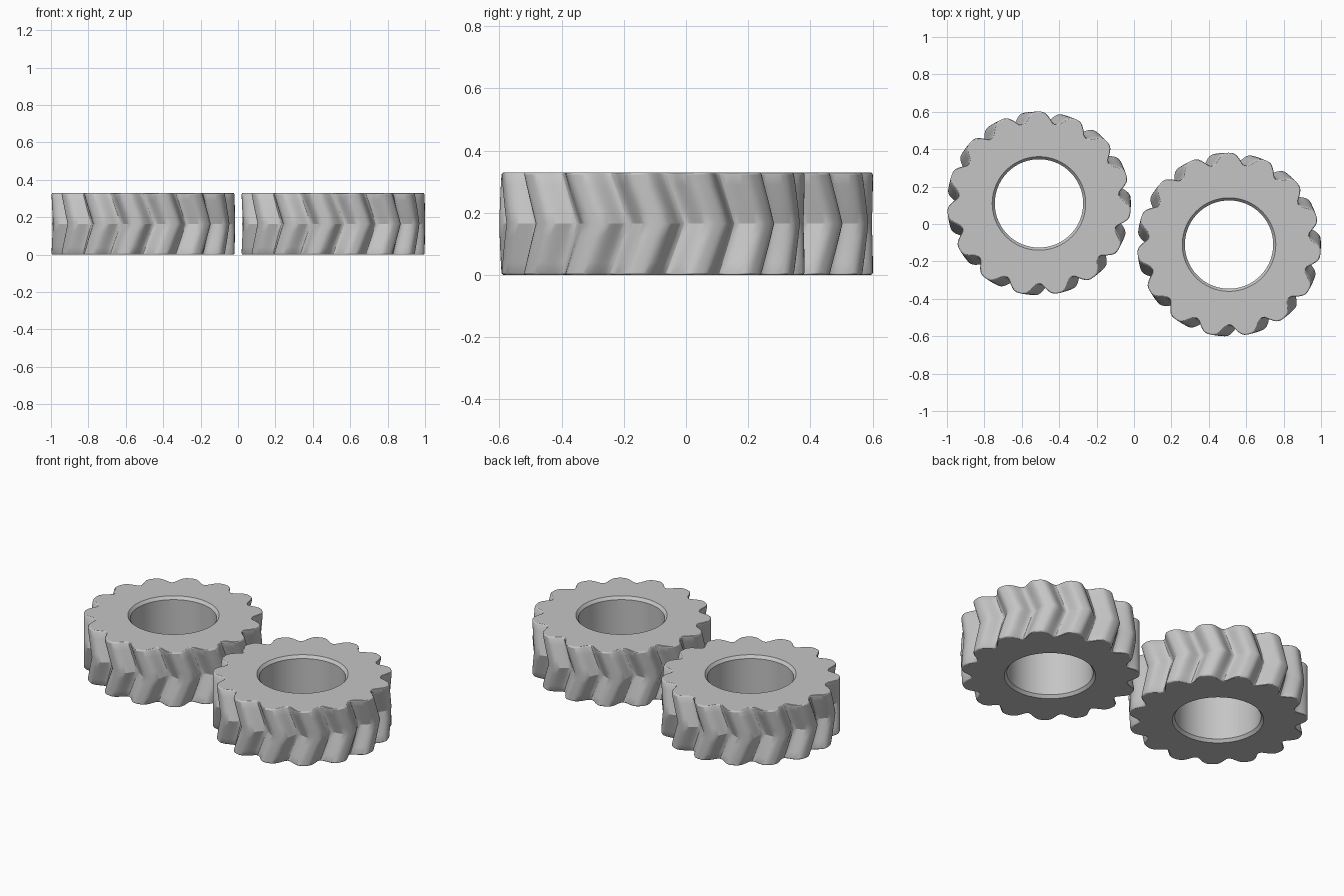
import bpy, bmesh, math

if "Cube" in bpy.data.objects:
    bpy.data.objects.remove(bpy.data.objects["Cube"])

TEETH, STEPS = 15, 20
TIP, ROOT, BORE, CHAMFER = 0.491, 0.431, 0.236, 0.014
HEIGHT, TWIST = 0.33, math.radians(8)
COUNT = TEETH * STEPS

steel = bpy.data.materials.new("steel grey")
steel.diffuse_color = (0.56, 0.56, 0.56, 1)
steel.use_nodes = True
steel.node_tree.nodes["Principled BSDF"].inputs["Base Color"].default_value = steel.diffuse_color


def tooth_ring(bm, z, inset, phase):
    """Wavy outline with broad rounded teeth, turned most at mid height."""
    turn = phase + TWIST * (1 - abs(2 * z / HEIGHT - 1))
    ring = []
    for i in range(COUNT):
        a = math.tau * i / COUNT
        dip = (1 - math.cos(TEETH * a)) / 2
        r = TIP - (TIP - ROOT) * dip ** 1.7 - inset
        ring.append(bm.verts.new((r * math.cos(a + turn), r * math.sin(a + turn), z)))
    return ring


def round_ring(bm, z, r, phase):
    return [bm.verts.new((r * math.cos(math.tau * i / COUNT + phase),
                          r * math.sin(math.tau * i / COUNT + phase), z))
            for i in range(COUNT)]


def make_gear(name, x, y, phase):
    bm = bmesh.new()
    # herringbone rim with softened top and bottom edges
    rim = [(0, 0.007), (0.002, 0.003), (0.007, 0)]
    rows = rim + [(HEIGHT * k / 8, 0) for k in range(1, 8)]
    rows += [(HEIGHT - z, inset) for z, inset in reversed(rim)]
    rings = [tooth_ring(bm, z, inset, phase) for z, inset in rows]
    # chamfered bore, from the top down
    for z, r in [(HEIGHT, BORE + CHAMFER), (HEIGHT - 0.017, BORE),
                 (0.017, BORE), (0, BORE + CHAMFER)]:
        rings.append(round_ring(bm, z, r, phase))
    # skin the closed loop of rings
    for low, high in zip(rings, rings[1:] + rings[:1]):
        for i in range(COUNT):
            j = (i + 1) % COUNT
            bm.faces.new((low[i], low[j], high[j], high[i]))
    bmesh.ops.recalc_face_normals(bm, faces=bm.faces)
    mesh = bpy.data.meshes.new(name)
    bm.to_mesh(mesh)
    bm.free()
    mesh.materials.append(steel)
    gear = bpy.data.objects.new(name, mesh)
    gear.location = (x, y, 0)
    bpy.context.collection.objects.link(gear)
    bpy.ops.object.select_all(action='DESELECT')
    gear.select_set(True)
    bpy.context.view_layer.objects.active = gear
    bpy.ops.object.shade_smooth_by_angle(angle=math.radians(25))


make_gear("left_gear", -0.508, 0.11, math.radians(90))
make_gear("right_gear", 0.508, -0.11, math.radians(90))
